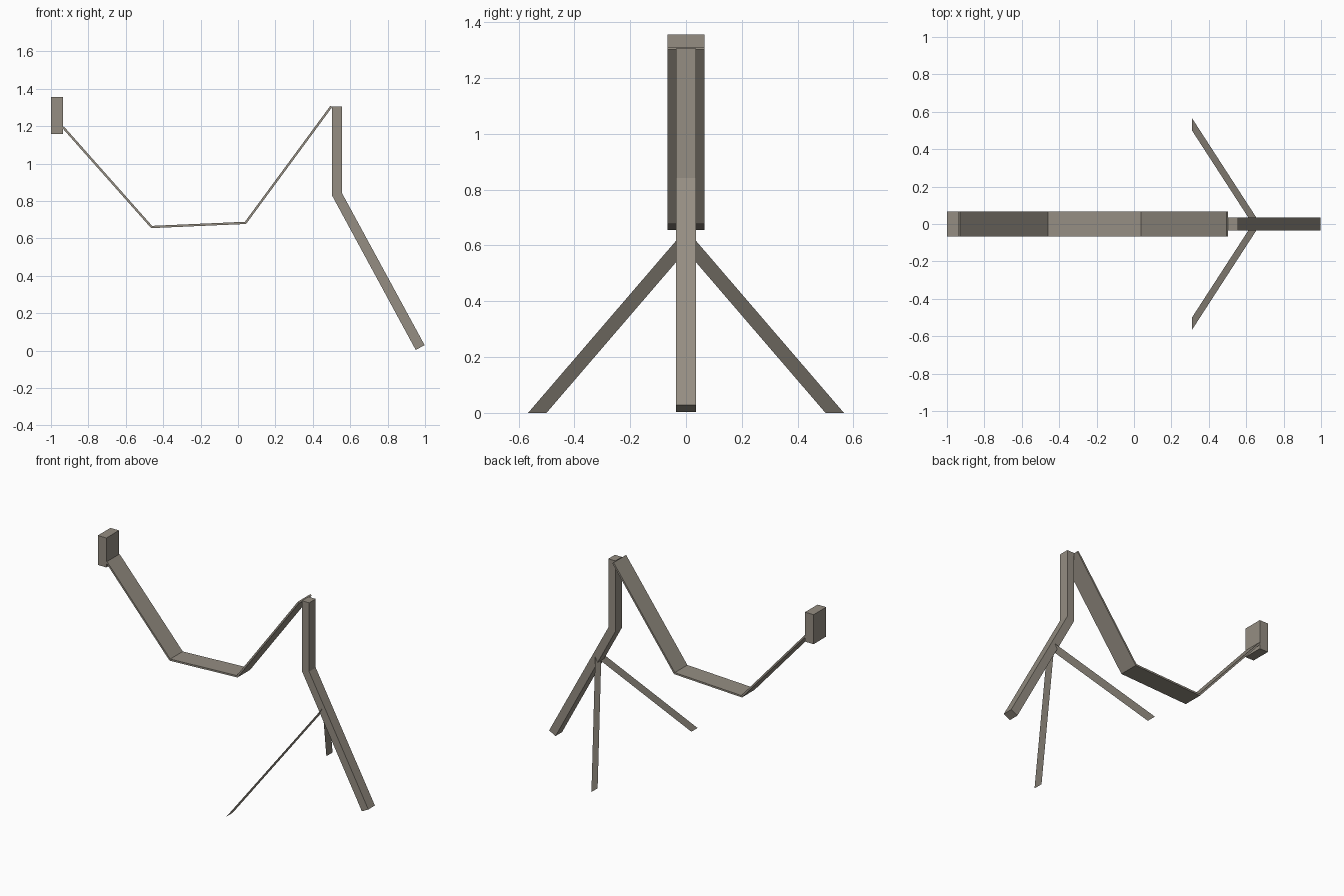
import bpy, bmesh
from mathutils import Vector

cube = bpy.data.objects.get("Cube")
if cube:
    bpy.data.objects.remove(cube, do_unlink=True)

# Single warm grey finish
grey = bpy.data.materials.new("warm_grey")
grey.use_nodes = True
colour = (0.30, 0.27, 0.225, 1)
grey.diffuse_color = colour
grey.node_tree.nodes["Principled BSDF"].inputs["Base Color"].default_value = colour


def finish(name, bm):
    mesh = bpy.data.meshes.new(name)
    bm.to_mesh(mesh)
    bm.free()
    mesh.materials.append(grey)
    obj = bpy.data.objects.new(name, mesh)
    bpy.context.collection.objects.link(obj)
    return obj


def extrude_band(name, upper, lower, half_width):
    """Sweep two matching side-profile edges (x, z) across y into a closed band."""
    bm = bmesh.new()
    rings = []
    for (ax, az), (bx, bz) in zip(upper, lower):
        corners = [(ax, -half_width, az), (ax, half_width, az),
                   (bx, half_width, bz), (bx, -half_width, bz)]
        rings.append([bm.verts.new(c) for c in corners])
    for r, s in zip(rings, rings[1:]):
        for i in range(4):
            j = (i + 1) % 4
            bm.faces.new((r[i], r[j], s[j], s[i]))
    bm.faces.new(rings[0])
    bm.faces.new(rings[-1])
    bmesh.ops.recalc_face_normals(bm, faces=bm.faces)
    return finish(name, bm)


def thicken(path, offset):
    """Offset a side-profile polyline with mitred corners."""
    pts = [Vector(p) for p in path]
    normals = []
    for a, b in zip(pts, pts[1:]):
        d = (b - a).normalized()
        normals.append(Vector((-d.y, d.x)))
    out = []
    for i, p in enumerate(pts):
        n, m = normals[max(i - 1, 0)], normals[min(i, len(normals) - 1)]
        out.append(p + (n + m) * offset / (1 + n.dot(m)))
    return out


# Bent main post and rear leg
extrude_band("main_post",
             [(0.556, 1.306), (0.556, 0.842), (0.998, 0.029)],
             [(0.503, 1.306), (0.503, 0.829), (0.950, 0.004)], 0.035)

# Thin sling seat
sling = [(-0.936, 1.195), (-0.462, 0.661), (0.04, 0.683), (0.499, 1.306)]
extrude_band("sling_seat", thicken(sling, 0.006), thicken(sling, -0.006), 0.067)

# Head block
extrude_band("head_block", [(-1, 1.357), (-0.936, 1.357)],
             [(-1, 1.158), (-0.936, 1.158)], 0.067)

# Flat splayed support legs, one on each side
for side, name in ((1, "left_support_leg"), (-1, "right_support_leg")):
    bm = bmesh.new()
    strip = [(0.31, 0.50, 0), (0.31, 0.566, 0), (0.655, 0.033, 0.62), (0.655, -0.033, 0.62)]
    bm.faces.new([bm.verts.new((x, y * side, z)) for x, y, z in strip][::side])
    finish(name, bm)
